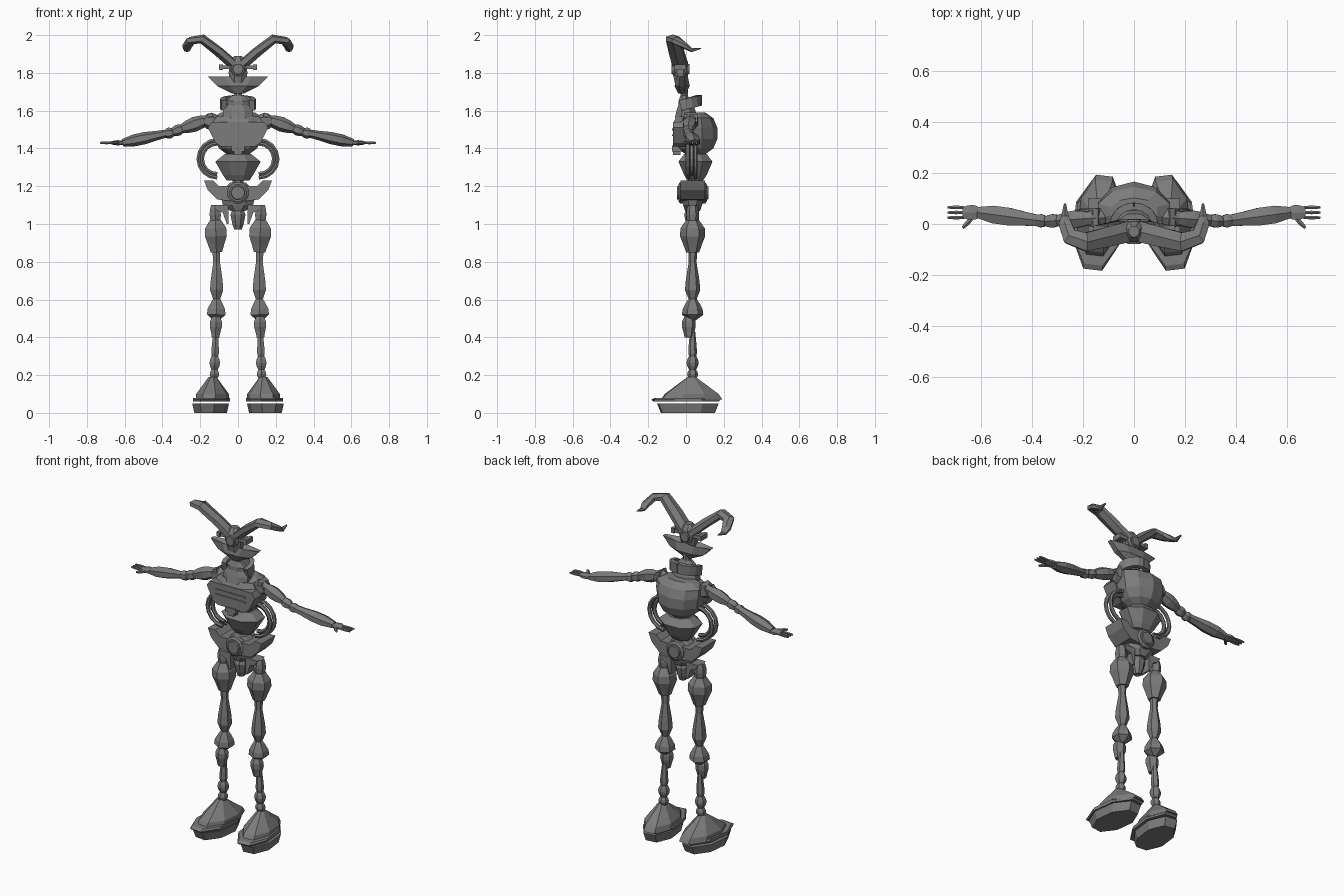
import bpy
import bmesh
from math import cos, sin, pi
from mathutils import Vector, Matrix

default_cube = bpy.data.objects.get("Cube")
if default_cube:
    bpy.data.objects.remove(default_cube, do_unlink=True)

X, Y, Z = Matrix.Identity(3)

metal = bpy.data.materials.new("dark_grey_metal")
metal.use_nodes = True
grey = (.2, .2, .2, 1)
metal.diffuse_color = grey
metal.node_tree.nodes["Principled BSDF"].inputs["Base Color"].default_value = grey


def finish(name, bm):
    """Make a flat shaded object; a part that sits to one side is mirrored."""
    bmesh.ops.recalc_face_normals(bm, faces=bm.faces)
    across = [vert.co.x for vert in bm.verts]
    mesh = bpy.data.meshes.new(name)
    bm.to_mesh(mesh)
    bm.free()
    mesh.materials.append(metal)
    part = bpy.data.objects.new(name, mesh)
    bpy.context.collection.objects.link(part)
    if max(across) + min(across) > .01:
        part.modifiers.new("left_and_right", 'MIRROR')


def skin(name, rings, sides):
    """Join polygon rings, each a centre with two half-extent vectors."""
    bm = bmesh.new()
    loops = []
    for centre, u, v in rings:
        angles = [(k + .5) * 2 * pi / sides for k in range(sides)]
        loops.append([bm.verts.new(centre + (u * cos(a) + v * sin(a)) / cos(pi / sides))
                      for a in angles])
    for low, high in zip(loops, loops[1:]):
        for k in range(sides):
            bm.faces.new((low[k - 1], low[k], high[k], high[k - 1]))
    bm.faces.new(loops[0])
    bm.faces.new(loops[-1])
    finish(name, bm)


def stack(name, rings, x=0, y=0, turn=0, sides=8):
    """Upright body from (height, half width, half depth) rings."""
    spin = Matrix.Rotation(turn, 3, 'Z')
    skin(name, [(Vector((x, y, z)), spin @ X * width, spin @ Y * depth)
                for z, width, depth in rings], sides)


def sweep(name, points, radii, flat=1, up=Z, sides=6):
    """Tube along a path, flattened in the direction of up."""
    rings = []
    for i, point in enumerate(points):
        ahead = points[min(i + 1, len(points) - 1)]
        behind = points[max(i - 1, 0)]
        along = (ahead - behind).normalized()
        u = up.cross(along).normalized()
        rings.append((point, u * radii[i], along.cross(u) * radii[i] * flat))
    skin(name, rings, sides)


def bead(name, start, end, radius, ends=.6, skew=1, flat=1, up=Z):
    """Spindle between two points; a skew under one is fullest near the start."""
    steps = [i / 4 for i in range(5)]
    sweep(name, [start.lerp(end, t) for t in steps],
          [radius * (ends + (1 - ends) * sin(pi * t ** skew)) for t in steps], flat, up)


def hub(name, height, front, back, radius):
    """Round hub with a stepped boss on both faces."""
    bevel = .008
    profile = ((1, .6), (0, .65), (0, .8), (-1, 1))
    rings = [(front - bevel * out, radius * size) for out, size in profile]
    rings += [(back + bevel * out, radius * size) for out, size in reversed(profile)]
    skin(name, [(Y * y + Z * height, X * r, Z * r) for y, r in rings], sides=12)


def plate(name, outline, front, back):
    """Extrude an x-z outline from front to back."""
    bm = bmesh.new()
    face = bm.faces.new([bm.verts.new((x, front, z)) for x, z in outline])
    made = bmesh.ops.extrude_face_region(bm, geom=[face])["geom"]
    bmesh.ops.translate(bm, vec=Y * (back - front),
                        verts=[item for item in made if isinstance(item, bmesh.types.BMVert)])
    finish(name, bm)


def box(name, centre, size):
    bm = bmesh.new()
    bmesh.ops.create_cube(bm, size=1)
    bmesh.ops.scale(bm, vec=size, verts=bm.verts)
    bmesh.ops.translate(bm, vec=centre, verts=bm.verts)
    finish(name, bm)


# Feet: sole, rim and sloping upper, toes turned out
splay = .12
stack("sole", [(0, .08, .14), (.05, .09, .16)], x=.145, y=.01, turn=splay)
stack("foot_rim", [(.06, .09, .17), (.07, .09, .18), (.08, .09, .16)], x=.14, turn=splay)
stack("foot_upper", [(.07, .08, .16), (.1, .08, .14), (.13, .06, .1), (.19, .02, .02)],
      x=.135, y=.03, turn=splay)


# Legs: spindles strung along a slightly bowed line
def leg(height):
    return Vector((.11 + .03 * abs(height - .7), .035, height))


for name, low, high, radius, ends, skew in (
        ("lower_ankle", .18, .23, .025, .6, 1),
        ("upper_ankle", .23, .3, .028, .6, 1),
        ("shin", .28, .43, .02, .6, .5),
        ("knee", .49, .61, .05, .3, .6),
        ("lower_thigh", .6, .8, .035, .5, .5),
        ("thigh_rod", .78, .9, .02, .8, 1),
        ("upper_thigh", .85, 1.02, .06, .5, 1.4),
        ("hip_link", 1, 1.1, .03, .7, 1)):
    bead(name, leg(low), leg(high), radius, ends, skew, up=Y)
bead("calf_guard", leg(.4) - Y * .02, leg(.51) - Y * .02, .033, skew=1.5, up=Y)

# Pelvis with wings, hooks and hub
stack("pelvis", [(1.07, .04, .04), (1.1, .08, .05), (1.14, .09, .06), (1.2, .06, .06),
                 (1.22, .04, .05)], y=.035)
plate("pelvis_wing", [(.03, 1.2), (.1, 1.2), (.13, 1.23), (.18, 1.23), (.16, 1.18),
                      (.11, 1.13), (.03, 1.12)], -.03, .1)
plate("hip_hook", [(.05, 1.1), (.13, 1.1), (.11, 1.07), (.08, 1.06), (.06, 1), (.05, 1)], 0, .07)
stack("tail_bulb", [(.97, .02, .02), (1, .03, .03), (1.05, .04, .04), (1.1, .02, .02)], y=.03)
hub("pelvis_hub", 1.165, -.04, .11, .056)

# Waist
stack("spine", [(1.2, .03, .03), (1.4, .03, .03)], y=.05)
stack("belly", [(1.23, .06, .04), (1.26, .08, .06), (1.33, .12, .09), (1.37, .07, .06)], y=.05)

# Side cables: three half loops from chest to waist
for i, reach in enumerate((.1, .08, .1)):
    bend = [pi * (k / 8 - .5) for k in range(9)]
    sweep(f"side_cable_{i}",
          [Vector((.11 + reach * cos(a), .01 + i * .02, 1.345 + reach * sin(a))) for a in bend],
          [.01] * len(bend), up=Y)

# Chest: rounded back shell with front panel and details
stack("chest_shell", [(1.37, .06, .05), (1.4, .1, .09), (1.45, .13, .11), (1.51, .14, .11),
                      (1.56, .14, .09), (1.59, .09, .05)], y=.05, sides=10)
plate("chest_panel", [(0, 1.54), (.14, 1.54), (.16, 1.51), (.12, 1.43), (.09, 1.41), (0, 1.41)],
      -.07, .02)
stack("chest_top", [(1.53, .14, .08), (1.57, .11, .06)], y=.01)
for height in (1.47, 1.5):
    box("chest_slot", (0, -.07, height), (.2, .01, .01))
box("chest_latch", (0, -.05, 1.4), (.07, .05, .03))
box("latch_tongue", (0, -.05, 1.38), (.04, .04, .03))

# Neck and horseshoe collar
stack("neck_base", [(1.56, .08, .06), (1.6, .08, .05), (1.63, .06, .04)])
stack("neck_block", [(1.62, .05, .03), (1.65, .06, .03), (1.68, .03, .02)], y=-.01)
stack("neck_rod", [(1.66, .02, .02), (1.71, .02, .02)], y=-.01)
curl = [k * pi / 8 for k in range(6)]
sweep("collar", [Vector((.08 * sin(a), .07 * cos(a), 1.635 + .02 * cos(a))) for a in curl],
      [.014] * len(curl), flat=2, sides=4)

# Head: jaw bowl, skull, face hub and ears
stack("jaw", [(1.69, .03, .02), (1.71, .07, .03), (1.73, .11, .04), (1.78, .16, .03),
              (1.76, .05, .01)], y=-.02)
stack("skull", [(1.75, .04, .03), (1.8, .05, .04), (1.86, .04, .04), (1.89, .02, .02)], y=-.03)
hub("face_hub", 1.82, -.07, .01, .043)
box("ear_bar", (.07, -.03, 1.83), (.06, .05, .02))
box("ear_cap", (.09, -.03, 1.83), (.02, .06, .03))

# Horns: tapering out, over and curling back
horn = [Vector(point) for point in (
    (.02, -.03, 1.84), (.1, -.05, 1.91), (.19, -.07, 1.98), (.25, -.05, 1.97),
    (.27, 0, 1.94), (.27, .03, 1.92), (.27, .08, 1.93))]
sweep("horn", horn, [.004 + .036 * (1 - (k / 6) ** 2) for k in range(len(horn))], flat=.6)

# Arms
shoulder = Vector((.14, .025, 1.56))
elbow = Vector((.35, .01, 1.485))
wrist = Vector((.61, .045, 1.43))
bead("shoulder_joint", shoulder - X * .04 - Z * .02, shoulder.lerp(elbow, .2), .04)
plate("shoulder_pad", [(.13, 1.56), (.14, 1.59), (.16, 1.58), (.18, 1.54), (.16, 1.53)], -.01, .06)
bead("upper_arm", shoulder.lerp(elbow, .1), shoulder.lerp(elbow, .75), .034)
bead("elbow_cup", shoulder.lerp(elbow, .7), elbow, .026)
bead("elbow_joint", elbow - X * .01, elbow.lerp(wrist, .15), .026)
bead("forearm", elbow.lerp(wrist, .07), wrist, .036, skew=1.5, flat=.8)

# Hands
bead("palm", wrist - X * .01, wrist + X * .06, .03, flat=.4)
for i in range(3):
    knuckle = wrist + X * .05 + Y * .02 * (i - 1)
    bead(f"finger_{i}", knuckle, knuckle + X * .07, .007)
thumb = wrist + X * .02 - Y * .02
bead("thumb", thumb, thumb + X * .04 - Y * .04, .009)
